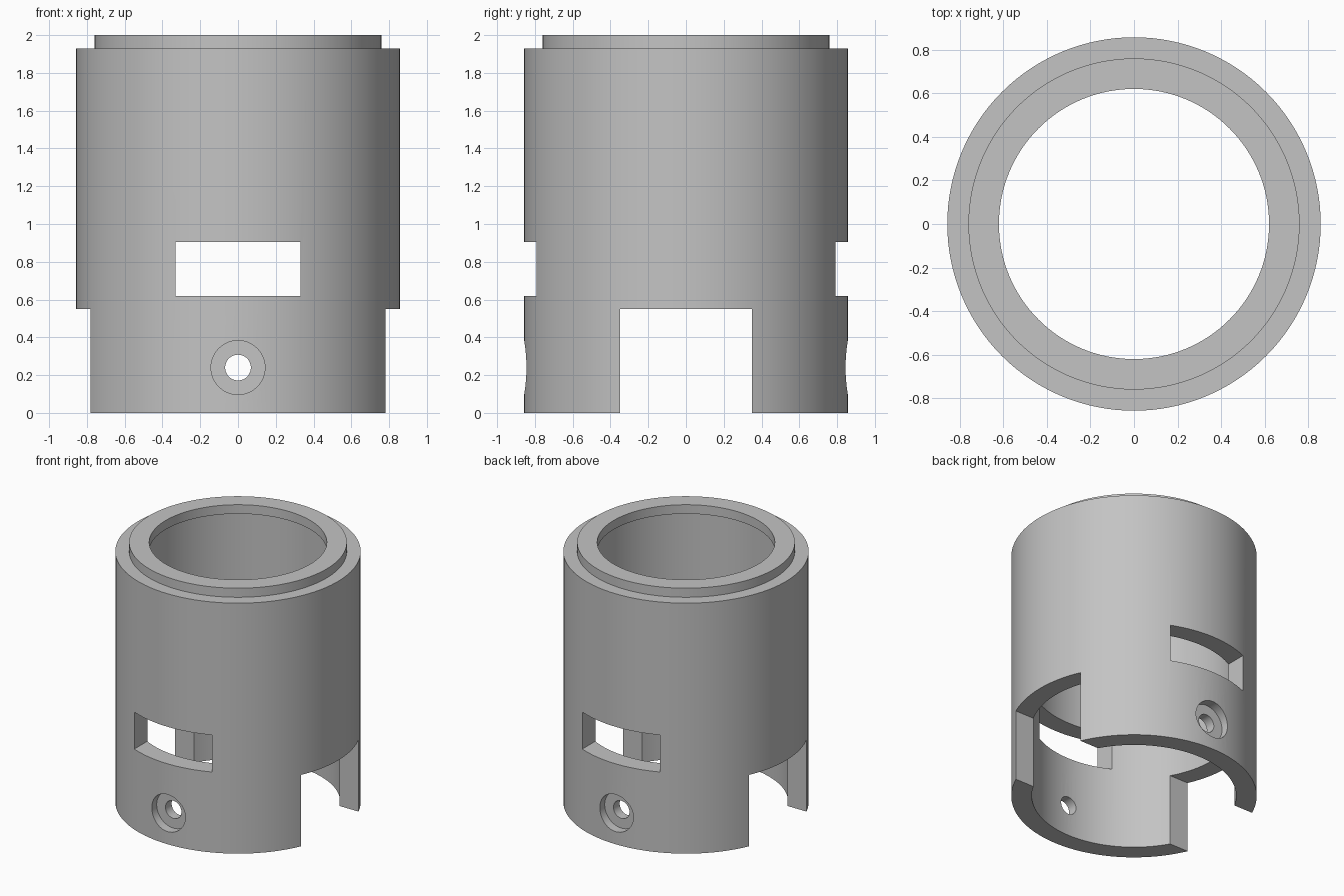
import bpy, bmesh, math
from mathutils import Matrix

if "Cube" in bpy.data.objects:
    bpy.data.objects.remove(bpy.data.objects["Cube"], do_unlink=True)

SEGMENTS = 128
OUTER, BORE, LIP = 0.857, 0.714, 0.62
FLOOR = 0.786  # distance of the counterbore floor from the axis

grey = bpy.data.materials.new("plain grey")
grey.use_nodes = True
colour = (0.55, 0.55, 0.55, 1)
grey.diffuse_color = colour
grey.node_tree.nodes["Principled BSDF"].inputs["Base Color"].default_value = colour


def add_object(name, bm):
    bmesh.ops.recalc_face_normals(bm, faces=bm.faces)
    mesh = bpy.data.meshes.new(name)
    bm.to_mesh(mesh)
    bm.free()
    mesh.materials.append(grey)
    obj = bpy.data.objects.new(name, mesh)
    bpy.context.collection.objects.link(obj)
    return obj


def lathe(name, profile):
    """Turn a closed (radius, height) profile around the z axis."""
    bm = bmesh.new()
    rings = []
    for i in range(SEGMENTS):
        a = math.tau * i / SEGMENTS
        rings.append([bm.verts.new((r * math.cos(a), r * math.sin(a), z)) for r, z in profile])
    for i, ring in enumerate(rings):
        after = rings[(i + 1) % SEGMENTS]
        for j in range(len(profile)):
            k = (j + 1) % len(profile)
            bm.faces.new((ring[j], after[j], after[k], ring[k]))
    return add_object(name, bm)


def box(name, size, centre):
    bm = bmesh.new()
    bmesh.ops.create_cube(bm, size=1, matrix=Matrix.Translation(centre) @ Matrix.Diagonal((*size, 1)))
    return add_object(name, bm)


def cylinder_y(name, radius, depth, centre):
    bm = bmesh.new()
    bmesh.ops.create_cone(bm, cap_ends=True, segments=48, radius1=radius, radius2=radius, depth=depth,
                          matrix=Matrix.Translation(centre) @ Matrix.Rotation(math.pi / 2, 4, "X"))
    return add_object(name, bm)


# Sleeve with a stepped top and an inward lip above the bore
sleeve = lathe("sleeve_body", [
    (BORE, 0), (OUTER, 0), (OUTER, 1.93), (0.76, 1.93),
    (0.76, 2), (LIP, 2), (LIP, 1.93), (BORE, 1.93)])

# Side notches, front and back windows, screw holes with counterbores
cutters = [
    box("notch_cutter", (3, 0.70, 1.1), (0, 0, 0)),
    box("window_cutter", (0.66, 3, 0.285), (0, 0, 0.7625)),
    cylinder_y("screw_hole_cutter", 0.068, 3, (0, 0, 0.24)),
]
for side, label in ((-1, "front"), (1, "back")):
    cutters.append(cylinder_y(label + "_counterbore_cutter", 0.143, 0.4, (0, side * (FLOOR + 0.2), 0.24)))

for cutter in cutters:
    cut = sleeve.modifiers.new(cutter.name, "BOOLEAN")
    cut.operation = "DIFFERENCE"
    cut.solver = "EXACT"
    cut.object = cutter

# Apply the cuts, then discard the cutters
bpy.context.view_layer.update()
bpy.ops.object.select_all(action="DESELECT")
bpy.context.view_layer.objects.active = sleeve
sleeve.select_set(True)
for cutter in cutters:
    bpy.ops.object.modifier_apply(modifier=cutter.name)
    bpy.data.objects.remove(cutter, do_unlink=True)
bpy.ops.object.shade_smooth_by_angle(angle=math.radians(30))
